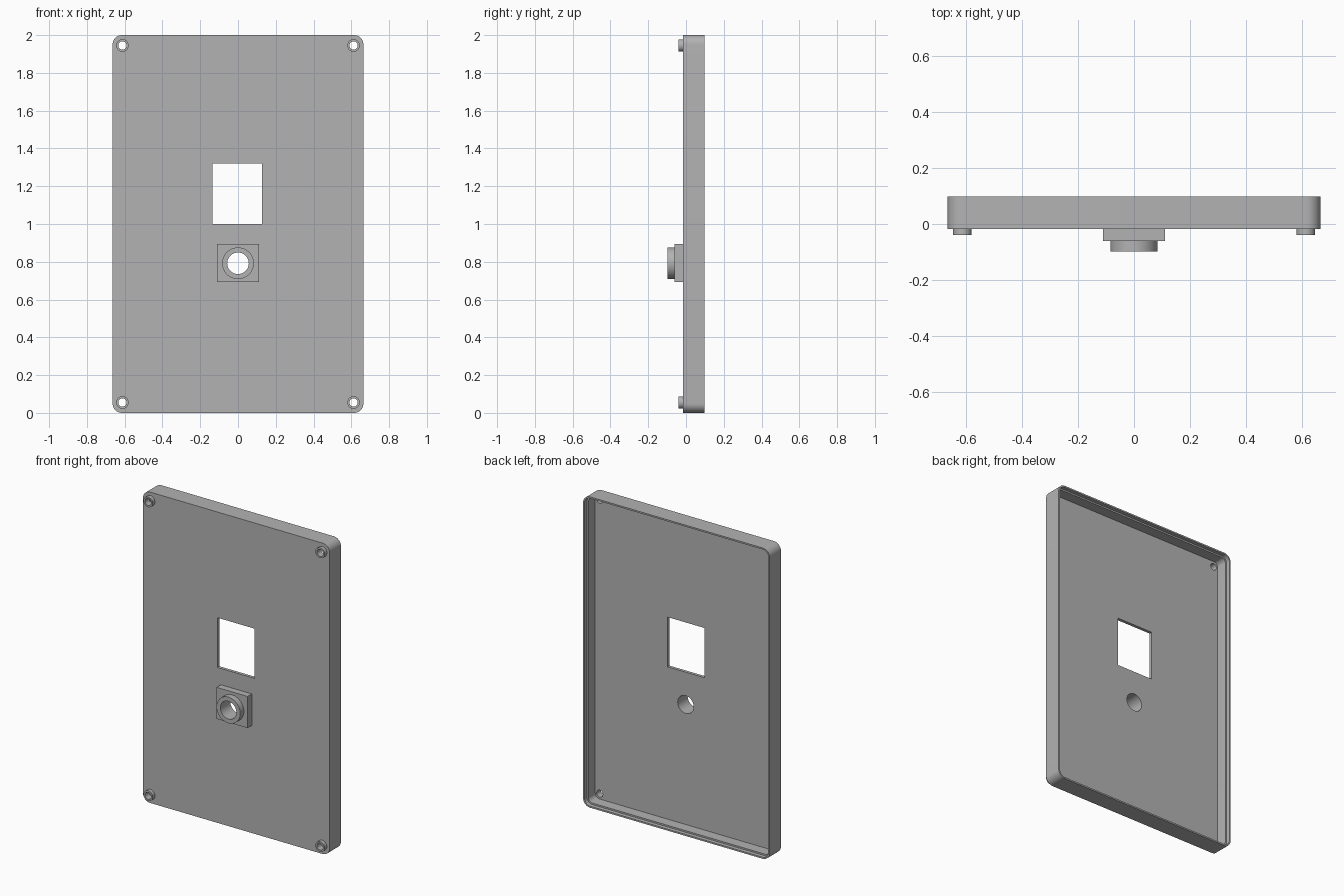
import bpy, bmesh
from math import cos, sin, pi

cube = bpy.data.objects.get("Cube")
if cube:
    bpy.data.objects.remove(cube, do_unlink=True)

grey = bpy.data.materials.new("plain grey")
grey.use_nodes = True
colour = (0.45, 0.45, 0.45, 1)
grey.diffuse_color = colour
grey.node_tree.nodes["Principled BSDF"].inputs["Base Color"].default_value = colour

HALF_W, HEIGHT, CORNER = 0.664, 2.0, 0.05
FRONT, FLOOR, LEDGE, BACK = -0.017, 0.003, 0.073, 0.098
BOSS_X, BOSS_LOW = 0.612, 0.055
KNOB_Z = 0.792


def circle(x, z, r, n=48):
    return [(x + r * cos(2 * pi * i / n), z + r * sin(2 * pi * i / n)) for i in range(n)]


def rect(x0, x1, z0, z1):
    return [(x0, z0), (x1, z0), (x1, z1), (x0, z1)]


def rounded(inset, steps=10):
    """Panel outline with round corners, moved inwards by inset."""
    r = CORNER - inset
    cx, cz = HALF_W - CORNER, HEIGHT / 2 - CORNER
    points = []
    for q, (sx, sz) in enumerate([(1, 1), (-1, 1), (-1, -1), (1, -1)]):
        for i in range(steps + 1):
            a = (q + i / steps) * pi / 2
            points.append((sx * cx + r * cos(a), HEIGHT / 2 + sz * cz + r * sin(a)))
    return points


def prism(name, outline, y0, y1):
    """Extrude an x-z outline from y0 to y1."""
    bm = bmesh.new()
    face = bm.faces.new([bm.verts.new((x, y0, z)) for x, z in outline])
    top = bmesh.ops.extrude_face_region(bm, geom=[face])["geom"]
    bmesh.ops.translate(bm, vec=(0, y1 - y0, 0),
                        verts=[g for g in top if isinstance(g, bmesh.types.BMVert)])
    bmesh.ops.recalc_face_normals(bm, faces=bm.faces)
    mesh = bpy.data.meshes.new(name)
    bm.to_mesh(mesh)
    bm.free()
    mesh.materials.append(grey)
    obj = bpy.data.objects.new(name, mesh)
    bpy.context.collection.objects.link(obj)
    return obj


def cut(obj, outline, y0, y1):
    """Subtract a prism, then remove the cutter."""
    cutter = prism("cutter", outline, y0, y1)
    cutter.hide_render = True
    mod = obj.modifiers.new("cut", "BOOLEAN")
    mod.operation, mod.solver, mod.object = "DIFFERENCE", "EXACT", cutter
    bpy.context.view_layer.objects.active = obj
    bpy.ops.object.modifier_apply(modifier=mod.name)
    bpy.data.objects.remove(cutter, do_unlink=True)


# Shallow tray with a stepped rim, open at the back
panel = prism("panel", rounded(0), FRONT, BACK)
cut(panel, rounded(0.02), FLOOR, BACK + 0.1)
cut(panel, rounded(0.01), LEDGE, BACK + 0.1)
cut(panel, rect(-0.134, 0.128, 1.0, 1.32), -0.2, 0.2)
parts = [panel]

# Square block and round collar around the central hole
bore = circle(0, KNOB_Z, 0.057)
block = prism("collar_block", rect(-0.11, 0.11, 0.692, 0.895), -0.06, FRONT)
collar = prism("round_collar", circle(0, KNOB_Z, 0.084), -0.098, -0.06)
for obj in (panel, block, collar):
    cut(obj, bore, -0.2, 0.2)
parts += [block, collar]

# Hollow bosses at the four corners
for side, x in (("left", BOSS_X), ("right", -BOSS_X)):
    for level, z in (("lower", BOSS_LOW), ("upper", HEIGHT - BOSS_LOW)):
        boss = prism(f"{level}_{side}_boss", circle(x, z, 0.033, 32), -0.04, FRONT)
        for obj in (boss, panel):
            cut(obj, circle(x, z, 0.022, 32), -0.2, 0.05)
        parts.append(boss)

bpy.ops.object.select_all(action="DESELECT")
for obj in parts:
    obj.select_set(True)
bpy.context.view_layer.objects.active = panel
bpy.ops.object.shade_smooth_by_angle(angle=0.6)
